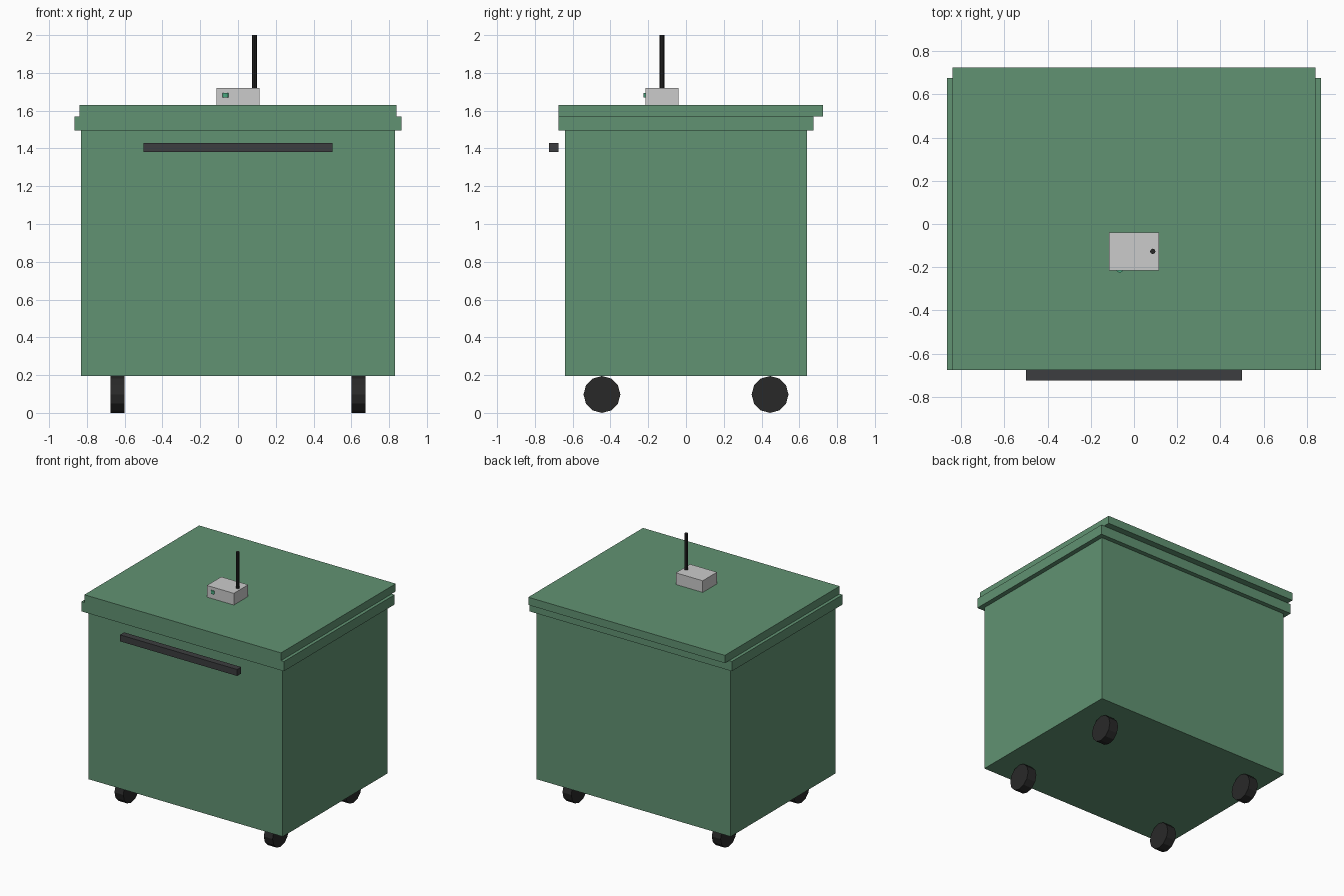
import bpy, bmesh, math
from mathutils import Matrix

if "Cube" in bpy.data.objects:
    bpy.data.objects.remove(bpy.data.objects["Cube"])


def material(name, rgb):
    m = bpy.data.materials.new(name)
    m.diffuse_color = (*rgb, 1)
    m.use_nodes = True
    m.node_tree.nodes["Principled BSDF"].inputs["Base Color"].default_value = m.diffuse_color
    return m


green = material("bin_green", (0.12, 0.29, 0.17))
handle_dark = material("handle_dark", (0.045, 0.047, 0.05))
rubber = material("rubber_black", (0.022, 0.022, 0.022))
lamp_green = material("lamp_green", (0.07, 0.40, 0.22))


def finish(bm, name, mat):
    mesh = bpy.data.meshes.new(name)
    bm.to_mesh(mesh)
    bm.free()
    if mat:
        mesh.materials.append(mat)
    ob = bpy.data.objects.new(name, mesh)
    bpy.context.collection.objects.link(ob)
    return ob


def box(name, x, y, z, mat=None):
    """Box from (min, max) ranges on each axis."""
    bm = bmesh.new()
    centre = [(r[0] + r[1]) / 2 for r in (x, y, z)]
    size = [r[1] - r[0] for r in (x, y, z)]
    bmesh.ops.create_cube(bm, size=1, matrix=Matrix.LocRotScale(centre, None, size))
    return finish(bm, name, mat)


def cylinder(name, centre, radius, depth, sides, mat, along_x=False):
    bm = bmesh.new()
    turn = Matrix.Rotation(math.pi / 2, 4, 'Y') if along_x else Matrix()
    bmesh.ops.create_cone(bm, cap_ends=True, segments=sides, radius1=radius,
                          radius2=radius, depth=depth,
                          matrix=Matrix.Translation(centre) @ turn)
    return finish(bm, name, mat)


# Container, rim and overhanging lid
box("body", (-0.83, 0.83), (-0.64, 0.64), (0.195, 1.495), green)
box("rim", (-0.865, 0.865), (-0.675, 0.675), (1.495, 1.57), green)
box("lid", (-0.84, 0.84), (-0.675, 0.725), (1.57, 1.63), green)

# Front push bar
box("handle", (-0.5, 0.5), (-0.725, -0.675), (1.38, 1.43), handle_dark)

# Sensor on the lid with antenna and status lamp
box("sensor_box", (-0.115, 0.115), (-0.215, -0.04), (1.63, 1.72))
cylinder("antenna", (0.087, -0.127, 1.86), 0.0125, 0.28, 8, rubber)
cylinder("status_lamp", (-0.066, -0.208, 1.682), 0.017, 0.025, 12, lamp_green)

# Four wheels
for side, sx in (("left", -1), ("right", 1)):
    for end, sy in (("front", -1), ("back", 1)):
        cylinder(f"wheel_{end}_{side}", (sx * 0.638, sy * 0.445, 0.0975),
                 0.0975, 0.075, 12, rubber, along_x=True)
